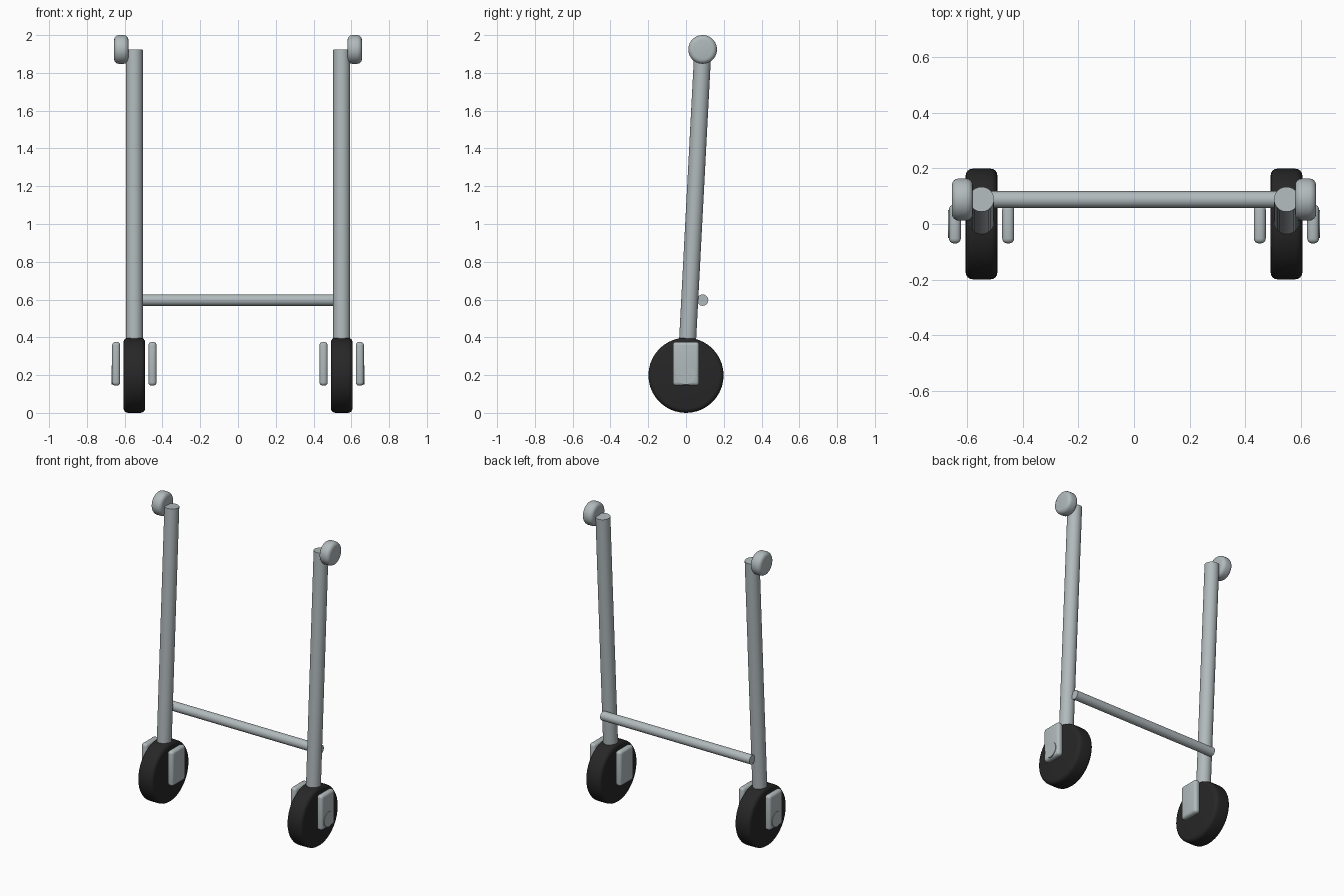
import bpy
import math
from mathutils import Vector

cube = bpy.data.objects.get("Cube")
if cube:
    bpy.data.objects.remove(cube, do_unlink=True)


def make_material(name, colour):
    mat = bpy.data.materials.new(name)
    mat.use_nodes = True
    mat.diffuse_color = colour
    mat.node_tree.nodes["Principled BSDF"].inputs["Base Color"].default_value = colour
    return mat


METAL = make_material("pale grey metal", (0.44, 0.49, 0.505, 1))
RUBBER = make_material("black rubber", (0.02, 0.02, 0.02, 1))


def finish(obj, name, mat, bevel=0):
    """Name, colour, round off and smooth a part."""
    obj.name = name
    obj.data.materials.append(mat)
    if bevel:
        mod = obj.modifiers.new("rounded edges", "BEVEL")
        mod.width = bevel
        mod.segments = 4
        mod.limit_method = "ANGLE"
        mod.angle_limit = math.radians(40)
        bpy.ops.object.modifier_apply(modifier=mod.name)
    bpy.ops.object.shade_smooth_by_angle(angle=math.radians(35))
    return obj


def rod(name, start, end, radius, mat, bevel=0):
    """Cylinder running between two points."""
    start, end = Vector(start), Vector(end)
    axis = end - start
    bpy.ops.mesh.primitive_cylinder_add(
        vertices=40, radius=radius, depth=axis.length, location=(start + end) / 2,
        rotation=axis.to_track_quat("Z", "Y").to_euler())
    return finish(bpy.context.object, name, mat, bevel)


def plate(name, centre, size):
    """Box with rounded edges."""
    bpy.ops.mesh.primitive_cube_add(size=1, location=centre)
    obj = bpy.context.object
    obj.scale = size
    bpy.ops.object.transform_apply(location=False, rotation=False, scale=True)
    return finish(obj, name, METAL, 0.018)


TRACK = 0.549  # distance of each post and wheel from the middle

for side, s in (("left", 1), ("right", -1)):
    x = s * TRACK
    # Leaning upright post
    rod(f"{side}_post", (x, 0.003, 0.28), (x, 0.089, 1.922), 0.045, METAL)
    # Rounded knob on the outside of the post top
    rod(f"{side}_knob", (s * 0.58, 0.088, 1.924), (s * 0.656, 0.088, 1.924),
        0.076, METAL, 0.025)
    # Tyre
    rod(f"{side}_wheel", (x - 0.057, 0.0, 0.199), (x + 0.057, 0.0, 0.199),
        0.199, RUBBER, 0.024)
    # Fork plates either side of the wheel
    for place, offset in (("outer", 0.096), ("inner", -0.096)):
        plate(f"{side}_{place}_fork_plate", (s * (TRACK + offset), 0, 0.26),
              (0.043, 0.14, 0.232))
    # Axle cap just proud of the outer plate
    rod(f"{side}_axle_cap", (s * 0.63, 0, 0.2), (s * 0.67, 0, 0.2), 0.05, METAL)

# Cross bar behind the posts
rod("cross_bar", (-TRACK, 0.088, 0.597), (TRACK, 0.088, 0.597), 0.03, METAL)
